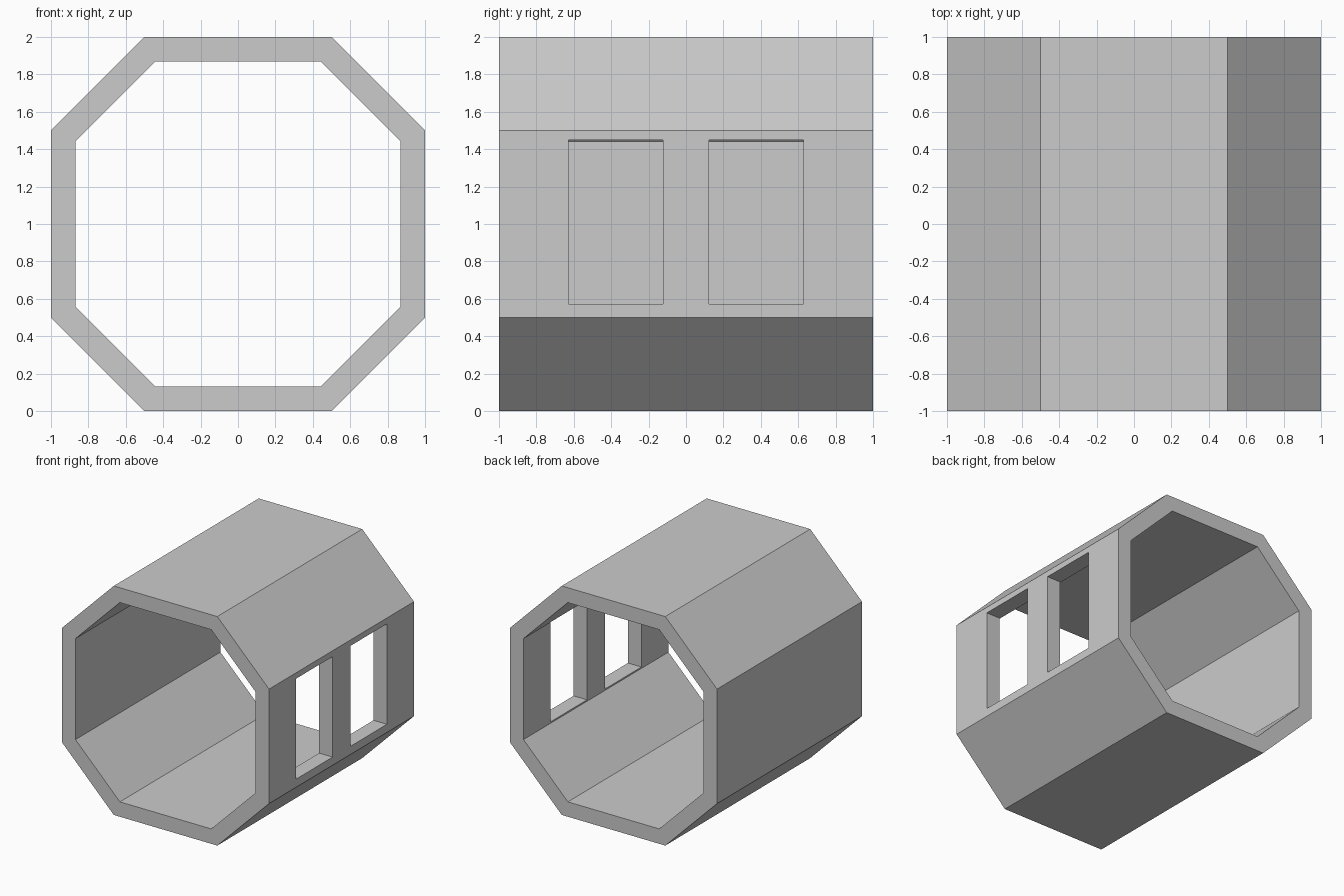
import bpy, bmesh

if "Cube" in bpy.data.objects:
    bpy.data.objects.remove(bpy.data.objects["Cube"])


def octagon(half, corner):
    """Octagon profile (x, z) centred on z = 1."""
    h, c = half, corner
    pts = [(c, -h), (h, -c), (h, c), (c, h), (-c, h), (-h, c), (-h, -c), (-c, -h)]
    return [(x, z + 1) for x, z in pts]


# Octagonal tube: outer and inner rings at both ends, bridged
bm = bmesh.new()
rings = [[bm.verts.new((x, y, z)) for x, z in octagon(*size)]
         for y, size in ((-1, (1, 0.5)), (1, (1, 0.5)),
                         (1, (0.87, 0.441)), (-1, (0.87, 0.441)))]
for a, b in zip(rings, rings[1:] + rings[:1]):
    for i in range(8):
        j = (i + 1) % 8
        bm.faces.new((a[i], a[j], b[j], b[i]))
bmesh.ops.recalc_face_normals(bm, faces=bm.faces)
mesh = bpy.data.meshes.new("octagonal_tube")
bm.to_mesh(mesh)
bm.free()
tube = bpy.data.objects.new("octagonal_tube", mesh)
bpy.context.collection.objects.link(tube)

# Two window openings through the right wall only
for i, y in enumerate((-0.375, 0.375)):
    bpy.ops.mesh.primitive_cube_add(size=1, location=(0.95, y, 1.01))
    cutter = bpy.context.object
    cutter.name = f"window_cutter_{i + 1}"
    cutter.scale = (0.3, 0.504, 0.877)
    cutter.hide_render = True
    cutter.display_type = 'WIRE'
    mod = tube.modifiers.new(f"window_{i + 1}", 'BOOLEAN')
    mod.operation = 'DIFFERENCE'
    mod.solver = 'EXACT'
    mod.object = cutter
